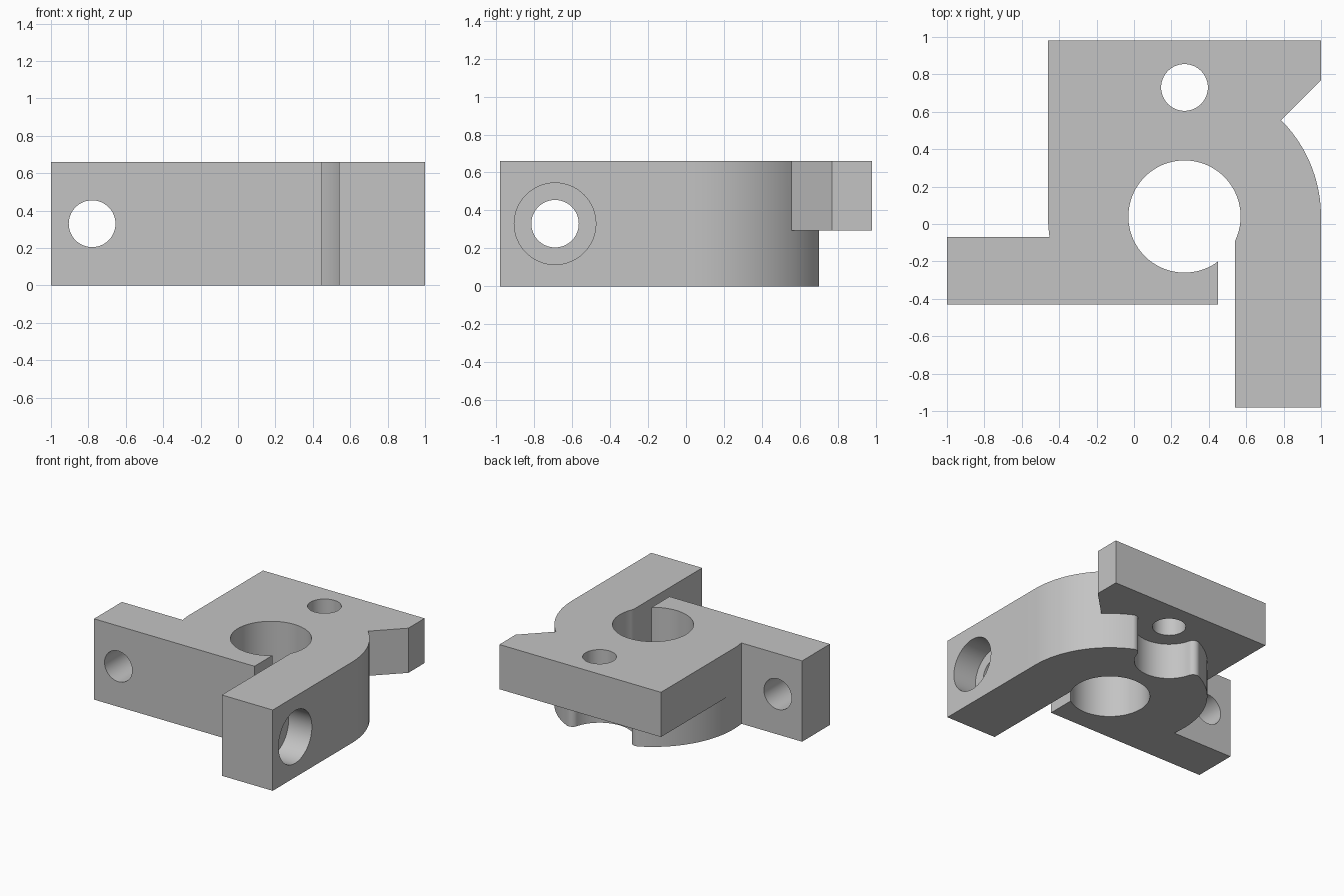
import bpy, bmesh
from math import sin, cos, radians, degrees, atan2, asin, acos, sqrt, pi
from mathutils import Matrix, Vector

cube = bpy.data.objects.get("Cube")
if cube:
    bpy.data.objects.remove(cube, do_unlink=True)

grey = bpy.data.materials.new("plain_grey")
grey.use_nodes = True
colour = (0.55, 0.55, 0.55, 1)
grey.diffuse_color = colour
grey.node_tree.nodes["Principled BSDF"].inputs["Base Color"].default_value = colour

# Main dimensions
HEIGHT, PLATE_Z = 0.66, 0.295
CX, CY = 0.27, 0.04          # bore centre
R, BORE = 0.73, 0.30         # outer round and bore radii
HOLE_Y, SCOOP, FILLET = 0.73, 0.26, 0.05
SCREW = 0.125
ARM_BACK, ARM_FRONT = -0.07, -0.43
SLIT = (0.45, 0.54)


def arc(x, y, r, a, b):
    """Points on an arc from angle a to b in degrees."""
    n = max(4, int(abs(b - a) / 4))
    angles = [radians(a + (b - a) * i / n) for i in range(n + 1)]
    return [(x + r * cos(t), y + r * sin(t)) for t in angles]


def add_object(name, bm):
    bmesh.ops.recalc_face_normals(bm, faces=bm.faces)
    mesh = bpy.data.meshes.new(name)
    bm.to_mesh(mesh)
    bm.free()
    mesh.materials.append(grey)
    obj = bpy.data.objects.new(name, mesh)
    bpy.context.scene.collection.objects.link(obj)
    return obj


def prism(name, points, z0, z1):
    """Extrude a closed outline, dropping repeated points."""
    clean = []
    for p in points:
        if not clean or (Vector(p) - Vector(clean[-1])).length > 1e-4:
            clean.append(p)
    bm = bmesh.new()
    face = bm.faces.new([bm.verts.new((x, y, z0)) for x, y in clean])
    top = bmesh.ops.extrude_face_region(bm, geom=[face])["geom"]
    bmesh.ops.translate(bm, vec=(0, 0, z1 - z0),
                        verts=[v for v in top if isinstance(v, bmesh.types.BMVert)])
    return add_object(name, bm)


def cylinder(name, centre, radius, depth, axis):
    bm = bmesh.new()
    turn = Vector((0, 0, 1)).rotation_difference(Vector(axis)).to_matrix().to_4x4()
    bmesh.ops.create_cone(bm, cap_ends=True, segments=64, radius1=radius, radius2=radius,
                          depth=depth, matrix=Matrix.Translation(centre) @ turn)
    return add_object(name, bm)


# Clamp body outline: two arms, split bore, round back with a filleted scoop
gap = HOLE_Y - CY
d1, d2 = R - FILLET, SCOOP + FILLET
fy = (gap * gap + d1 * d1 - d2 * d2) / (2 * gap)
fx = sqrt(d1 * d1 - fy * fy)
a_disc = degrees(atan2(fy, fx))
a_scoop = degrees(atan2(fy - gap, fx))
a_arm = 180 + degrees(asin((CY - ARM_BACK) / R))
bore_a, bore_b = [-degrees(acos((x - CX) / BORE)) for x in SLIT]

outline = [(SLIT[1], -0.98), (1, -0.98)]
outline += arc(CX, CY, R, 0, a_disc)
outline += arc(CX + fx, CY + fy, FILLET, a_disc, a_scoop + 180)
outline += arc(CX, HOLE_Y, SCOOP, a_scoop, -180 - a_scoop)
outline += arc(CX - fx, CY + fy, FILLET, -a_scoop, 180 - a_disc)
outline += arc(CX, CY, R, 180 - a_disc, a_arm)
outline += [(-1, ARM_BACK), (-1, ARM_FRONT), (SLIT[0], ARM_FRONT)]
outline += arc(CX, CY, BORE, bore_a, bore_b - 360)
body = prism("clamp_body", outline, 0, HEIGHT)

# Mounting plate over the back, with a slanted side notch
plate = prism("mounting_plate", [
    (CX + 0.515, CY + 0.515), (1, 0.77), (1, 0.98), (CX - R, 0.98), (CX - R, CY),
    (-0.2, CY), (-0.1, 0.36), (CX, 0.42), (0.6, 0.38)], PLATE_Z, HEIGHT)

# Screw holes
mid = HEIGHT / 2
bore_depth = 0.21
cutters = [
    cylinder("plate_hole_cutter", (CX, HOLE_Y, 0.5), SCREW, 0.6, (0, 0, 1)),
    cylinder("left_arm_hole_cutter", (-0.78, -0.25, mid), SCREW, 0.6, (0, 1, 0)),
    cylinder("clamp_hole_cutter", (0.77, -0.69, mid), SCREW, 0.7, (1, 0, 0)),
    cylinder("screw_head_cutter", (1.1 - bore_depth / 2, -0.69, mid),
             0.215, bore_depth + 0.2, (1, 0, 0)),
]

for tool, mode in [(plate, 'UNION')] + [(c, 'DIFFERENCE') for c in cutters]:
    mod = body.modifiers.new(tool.name, 'BOOLEAN')
    mod.operation = mode
    mod.solver = 'EXACT'
    mod.object = tool

# Bake the result and remove the helpers
bpy.context.view_layer.update()
graph = bpy.context.evaluated_depsgraph_get()
result = bpy.data.meshes.new_from_object(body.evaluated_get(graph))
body.modifiers.clear()
body.data = result
for helper in [plate] + cutters:
    bpy.data.objects.remove(helper, do_unlink=True)

for o in bpy.context.selected_objects:
    o.select_set(False)
body.select_set(True)
bpy.context.view_layer.objects.active = body
bpy.ops.object.shade_smooth_by_angle(angle=radians(25))
